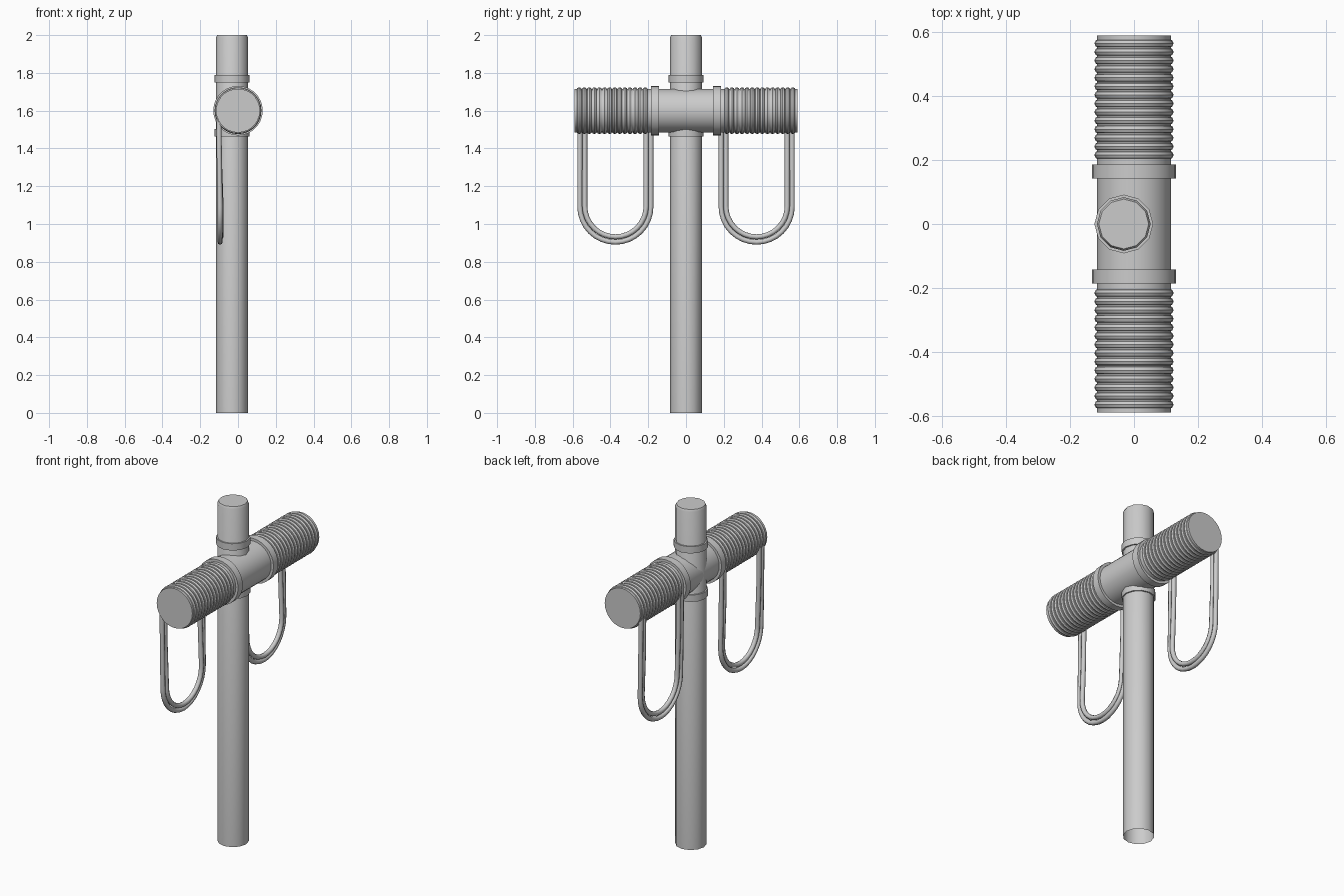
import bpy, bmesh, math
from mathutils import Matrix

if "Cube" in bpy.data.objects:
    bpy.data.objects.remove(bpy.data.objects["Cube"])

grey = bpy.data.materials.new("plain grey")
grey.diffuse_color = (0.6, 0.6, 0.6, 1)
grey.use_nodes = True
grey.node_tree.nodes["Principled BSDF"].inputs["Base Color"].default_value = grey.diffuse_color


def add_mesh(name, bm):
    bmesh.ops.recalc_face_normals(bm, faces=bm.faces)
    me = bpy.data.meshes.new(name)
    bm.to_mesh(me)
    bm.free()
    for p in me.polygons:
        p.use_smooth = True
    me.set_sharp_from_angle(angle=math.radians(35))
    me.materials.append(grey)
    ob = bpy.data.objects.new(name, me)
    bpy.context.collection.objects.link(ob)
    return ob


def lathe(name, profile, sides, matrix, closed=False, cap_start=False, cap_end=False):
    """Spin (radius, height) points around local z."""
    bm = bmesh.new()
    rings = []
    for r, h in profile:
        rings.append([bm.verts.new(matrix @ Matrix.Rotation(2 * math.pi * i / sides, 4, 'Z')
                                   @ Matrix.Translation((r, 0, h)) .to_translation())
                      for i in range(sides)])
    n = len(rings)
    for k in range(n if closed else n - 1):
        a, b = rings[k], rings[(k + 1) % n]
        for i in range(sides):
            j = (i + 1) % sides
            bm.faces.new((a[i], a[j], b[j], b[i]))
    if cap_start:
        bm.faces.new(rings[0])
    if cap_end:
        bm.faces.new(rings[-1])
    return add_mesh(name, bm)


PX, DZ = -0.032, 1.6
post_m = Matrix.Translation((PX, 0, 0))
drum_m = Matrix.Translation((0, 0, DZ)) @ Matrix.Rotation(-math.pi / 2, 4, 'X')

# upright post, open at the foot, softly bevelled top
lathe("post", [(0.084, 0), (0.084, 1.988), (0.078, 2.0)], 12, post_m, cap_end=True)

# clamps on the post above and below the drum
for name, z0, z1 in (("upper_post_clamp", 1.748, 1.788), ("lower_post_clamp", 1.463, 1.503)):
    lathe(name, [(0.075, z0), (0.092, z0), (0.092, z1), (0.075, z1)], 12, post_m, closed=True)

# horizontal drum
lathe("drum", [(0.116, -0.59), (0.116, 0.59)], 28, drum_m, cap_start=True, cap_end=True)

RT = 0.0135
for side, s in (("back", 1), ("front", -1)):
    # collar next to the middle sleeve
    lathe(side + "_drum_collar",
          [(0.11, s * 0.143), (0.131, s * 0.143), (0.131, s * 0.186), (0.11, s * 0.186)],
          28, drum_m, closed=True)
    # wound hose turns
    for k in range(14):
        y = s * (0.216 + k * 0.0269)
        prof = [(0.1105 + RT * math.cos(a), y + RT * math.sin(a))
                for a in [2 * math.pi * i / 8 for i in range(8)]]
        lathe(f"{side}_coil_turn_{k + 1}", prof, 28, drum_m, closed=True)
    # two hanging hose loops
    for n, (ya, yb, zb, x) in enumerate(((0.186, 0.562, 0.904, -0.095),
                                         (0.211, 0.536, 0.932, -0.090))):
        yc, r = (ya + yb) / 2, (yb - ya) / 2
        pts = [(-0.101, ya, 1.6), (-0.099, ya, 1.35)]
        for i in range(17):
            a = math.pi * (1 + i / 16)
            pts.append((x, yc + r * math.cos(a), zb + r + r * math.sin(a)))
        pts += [(-0.099, yb, 1.35), (-0.101, yb, 1.6)]
        cu = bpy.data.curves.new(f"{side}_hose_loop_{n + 1}", 'CURVE')
        cu.dimensions = '3D'
        cu.bevel_depth = 0.0135
        cu.bevel_resolution = 2
        cu.use_fill_caps = True
        sp = cu.splines.new('POLY')
        sp.points.add(len(pts) - 1)
        for p, c in zip(sp.points, pts):
            p.co = (c[0], s * c[1], c[2], 1)
        sp.use_smooth = True
        cu.materials.append(grey)
        ob = bpy.data.objects.new(cu.name, cu)
        bpy.context.collection.objects.link(ob)
